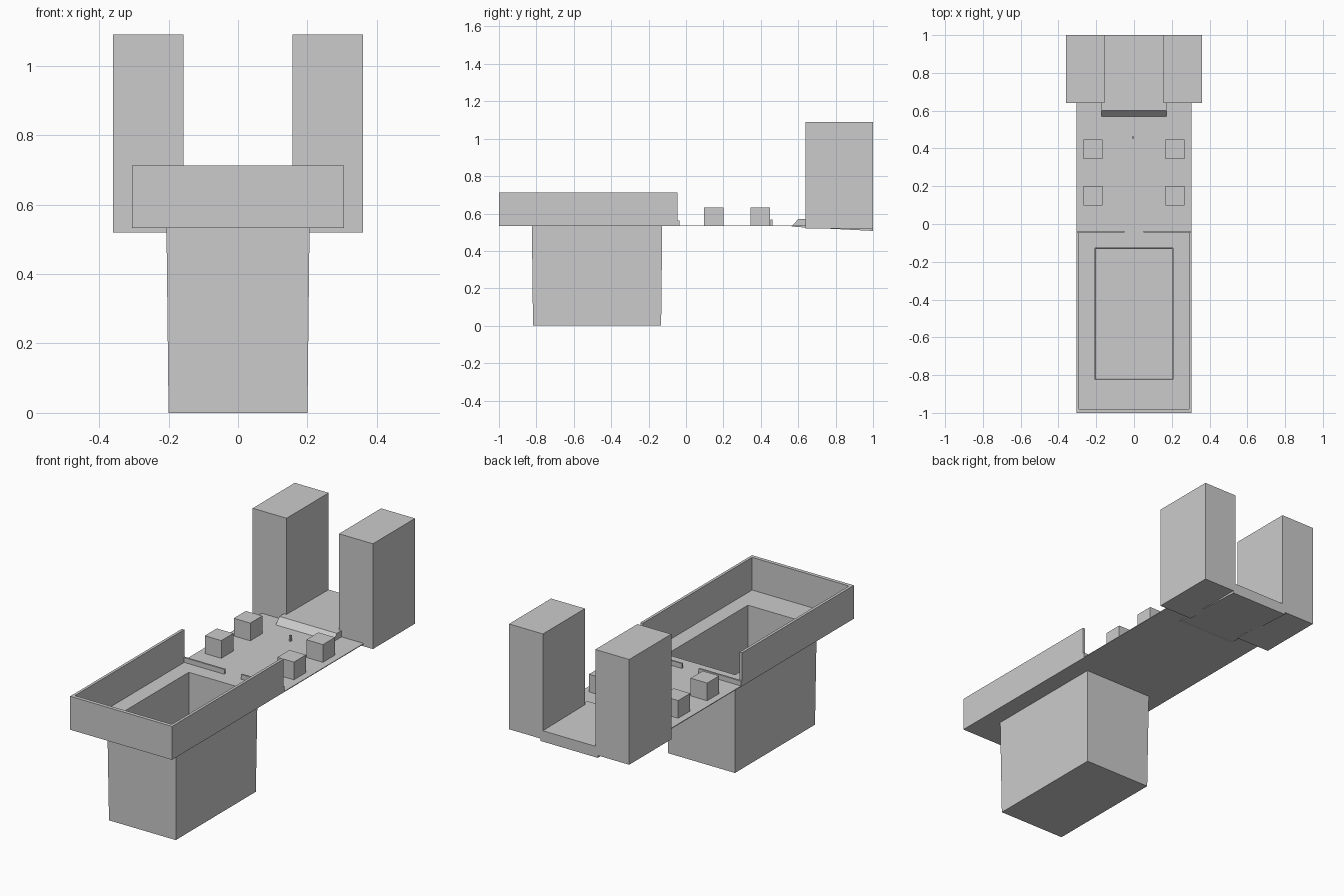
import bpy, bmesh

if "Cube" in bpy.data.objects:
    bpy.data.objects.remove(bpy.data.objects["Cube"])

DECK = 0.532   # underside of the deck
TOP = 0.536    # upper face of the deck


def make(name, verts, faces):
    mesh = bpy.data.meshes.new(name)
    mesh.from_pydata(verts, [], faces)
    obj = bpy.data.objects.new(name, mesh)
    bpy.context.collection.objects.link(obj)
    return obj


def fix_normals(obj):
    bm = bmesh.new()
    bm.from_mesh(obj.data)
    bmesh.ops.recalc_face_normals(bm, faces=bm.faces)
    bm.to_mesh(obj.data)
    bm.free()


def prism(name, outline, lo, hi, axis="z"):
    """Extrude a closed outline: (x, y) along z, or (y, z) along x."""
    place = (lambda p, t: (p[0], p[1], t)) if axis == "z" else (lambda p, t: (t, p[0], p[1]))
    n = len(outline)
    verts = [place(p, t) for t in (lo, hi) for p in outline]
    faces = [tuple(range(n)), tuple(range(n, 2 * n))]
    faces += [(i, (i + 1) % n, n + (i + 1) % n, n + i) for i in range(n)]
    obj = make(name, verts, faces)
    fix_normals(obj)
    return obj


def rect(x0, x1, y0, y1):
    return [(x0, y0), (x1, y0), (x1, y1), (x0, y1)]


def box(name, x, y, z):
    return prism(name, rect(*x, *y), *z)


# Thin deck with a rectangular opening over the basin
outer = rect(-0.305, 0.305, -1.0, 0.70)
hole = rect(-0.206, 0.206, -0.824, -0.127)
ring = [(i, (i + 1) % 4, 4 + (i + 1) % 4, 4 + i) for i in range(4)]
deck = make("deck", [(x, y, TOP) for x, y in outer + hole], ring)
solid = deck.modifiers.new("thickness", "SOLIDIFY")
solid.thickness = TOP - DECK
solid.offset = -1

# Open, slightly tapered basin hanging below the deck
floor = rect(-0.20, 0.20, -0.818, -0.133)
make("basin", [(x, y, 0) for x, y in floor] + [(x, y, DECK) for x, y in hole],
     [(0, 1, 2, 3)] + ring)

# U-shaped parapet, open toward the back
prism("parapet", [(-0.305, -0.045), (-0.305, -1.0), (0.305, -1.0), (0.305, -0.045),
                  (0.29, -0.045), (0.29, -0.98), (-0.29, -0.98), (-0.29, -0.045)],
      DECK, 0.713)

# Mirrored parts: low curbs, blocks and towers
for s, side in ((-1, "left"), (1, "right")):
    def span(a, b):
        return sorted((s * a, s * b))
    box("low_curb_" + side, span(0.05, 0.305), (-0.046, -0.036), (TOP - 0.002, 0.562))
    for y, row in ((0.097, "front"), (0.345, "back")):
        box(f"block_{row}_{side}", span(0.168, 0.267), (y, y + 0.103), (TOP - 0.002, 0.632))
    box("tower_" + side, span(0.157, 0.36), (0.64, 1.0), (0.52, 1.09))

# Little peg on the deck
box("peg", (-0.011, -0.001), (0.452, 0.462), (TOP - 0.002, 0.567))

# Wedge-nosed walkway between the towers, dipping toward the back
prism("walkway", [(0.565, 0.532), (0.60, 0.57), (1.0, 0.566), (1.0, 0.507), (0.59, 0.528)],
      -0.172, 0.172, axis="x")
